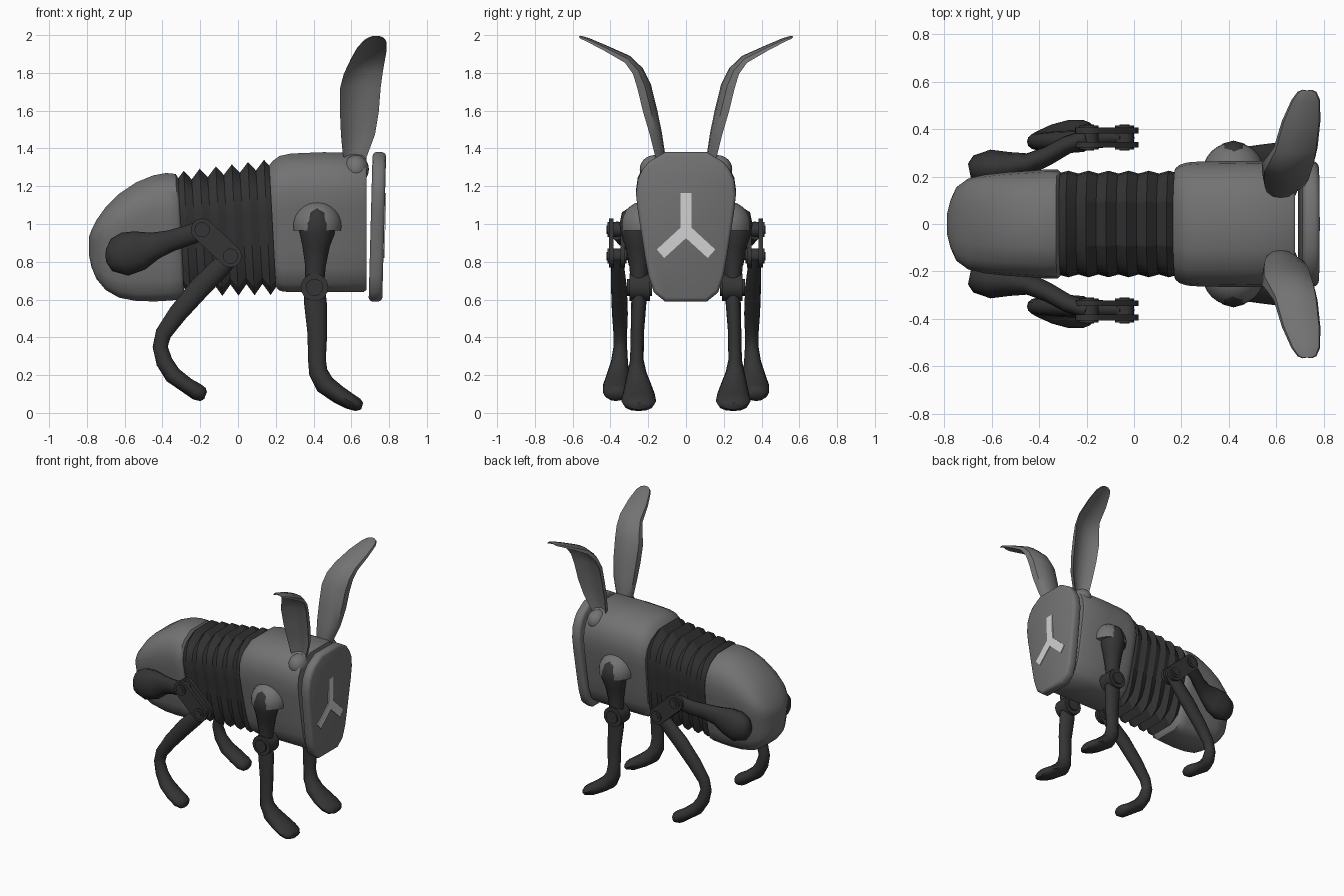
import bpy, bmesh, math
from mathutils import Vector

if "Cube" in bpy.data.objects:
    bpy.data.objects.remove(bpy.data.objects["Cube"])


def material(name, c):
    m = bpy.data.materials.new(name)
    m.diffuse_color = (c, c, c, 1)
    m.use_nodes = True
    m.node_tree.nodes["Principled BSDF"].inputs["Base Color"].default_value = m.diffuse_color
    return m


GREY = material("shell grey", 0.17)
DARK = material("rubber dark", 0.035)
PALE = material("emblem pale", 0.65)


def finish(name, bm, mat, angle=35):
    bmesh.ops.recalc_face_normals(bm, faces=bm.faces)
    me = bpy.data.meshes.new(name)
    bm.to_mesh(me)
    bm.free()
    me.materials.append(mat)
    ob = bpy.data.objects.new(name, me)
    bpy.context.collection.objects.link(ob)
    bpy.ops.object.select_all(action='DESELECT')
    ob.select_set(True)
    bpy.context.view_layer.objects.active = ob
    bpy.ops.object.shade_smooth_by_angle(angle=math.radians(angle))
    return ob


def loft(name, rings, mat, angle=35):
    """Skin closed rings of equal length and cap both ends."""
    bm = bmesh.new()
    rows = [[bm.verts.new(p) for p in ring] for ring in rings]
    n = len(rows[0])
    for a, b in zip(rows, rows[1:]):
        for i in range(n):
            j = (i + 1) % n
            bm.faces.new((a[i], a[j], b[j], b[i]))
    bm.faces.new(rows[0])
    bm.faces.new(rows[-1])
    return finish(name, bm, mat, angle)


# Egg-shaped half section: (width fraction, height fraction)
HALF = [(.42, 0), (.64, .06), (.75, .17), (.82, .3), (.89, .45), (.96, .6), (1, .72),
        (.96, .82), (.87, .885), (.75, .935), (.42, 1)]
SECTION = [(0, 0)] + HALF + [(0, 1)] + [(-w, t) for w, t in reversed(HALF)]


def torso(name, stations, mat, angle=35):
    """Stations: x at top, bottom z, top z, half width, x shift at bottom."""
    rings = [[(x + lean * (1 - t), w * hw, z0 + t * (z1 - z0)) for w, t in SECTION]
             for x, z0, z1, hw, lean in stations]
    return loft(name, rings, mat, angle)


def limb(name, path, side, mat, sides=12):
    """Stations: x, y, z, half height, half width along y."""
    pts = [Vector((p[0], p[1] * side, p[2])) for p in path]
    rings = []
    for i, (p, st) in enumerate(zip(pts, path)):
        t = (pts[min(i + 1, len(pts) - 1)] - pts[max(i - 1, 0)]).normalized()
        s = Vector((0, 1, 0))
        s = (s - t * s.dot(t)).normalized()
        u = s.cross(t)
        rings.append([p + u * st[3] * math.cos(a) + s * st[4] * math.sin(a)
                      for a in (2 * math.pi * k / sides for k in range(sides))])
    return loft(name, rings, mat, 50)


def prism(name, outline, shift, mat):
    return loft(name, [outline, [Vector(p) + Vector(shift) for p in outline]], mat, 30)


def disc(name, x, y0, y1, z, r, side, mat=DARK, n=20):
    ring = [(x + r * math.cos(2 * math.pi * k / n), y0 * side, z + r * math.sin(2 * math.pi * k / n))
            for k in range(n)]
    return prism(name, ring, (0, (y1 - y0) * side, 0), mat)


def ball(name, centre, radii, mat, cut=None):
    bm = bmesh.new()
    bmesh.ops.create_uvsphere(bm, u_segments=24, v_segments=14, radius=1)
    for v in bm.verts:
        v.co = Vector([c + r * k for c, r, k in zip(centre, radii, v.co)])
    if cut is not None:
        geom = bm.verts[:] + bm.edges[:] + bm.faces[:]
        bmesh.ops.bisect_plane(bm, geom=geom, plane_co=(0, 0, cut), plane_no=(0, 0, 1), clear_inner=True)
        bmesh.ops.holes_fill(bm, edges=[e for e in bm.edges if e.is_boundary])
    return finish(name, bm, mat)


# Rounded rear shell
torso("rear_body", [
    (-.79, .84, .93, .04, 0), (-.775, .77, .97, .10, 0), (-.75, .71, 1.02, .155, 0),
    (-.70, .65, 1.09, .192, 0), (-.63, .61, 1.16, .208, 0), (-.54, .593, 1.22, .218, 0),
    (-.45, .59, 1.257, .224, .01), (-.38, .595, 1.27, .23, .02), (-.33, .60, 1.265, .23, .03),
    (-.315, .63, 1.24, .215, .03)], GREY, 50)

# Pleated waist
pleats = []
for i in range(13):
    f = i / 12
    dip = 0 if i % 2 else 1
    pleats.append((-.33 + .51 * f, .615 + .01 * f + .06 * dip, 1.275 + .07 * f - .05 * dip,
                   .225 - .012 * dip, .035))
torso("bellows", pleats, DARK, 20)

# Front shell and separate face plate
torso("front_body", [
    (.165, .67, 1.31, .235, .035), (.185, .65, 1.335, .25, .03), (.22, .642, 1.36, .26, .02),
    (.28, .64, 1.373, .264, 0), (.45, .64, 1.38, .266, 0), (.665, .64, 1.378, .264, 0),
    (.68, .65, 1.368, .255, 0)], GREY, 40)
torso("face_plate", [
    (.712, .61, 1.36, .247, -.02), (.717, .597, 1.373, .258, -.02), (.728, .59, 1.38, .265, -.02),
    (.765, .59, 1.38, .265, -.02), (.778, .597, 1.373, .258, -.02),
    (.784, .61, 1.36, .247, -.02)], GREY, 40)

# Three-armed emblem on the plate
arm = [(.03, 1.165), (.03, .98), (.155, .865), (.115, .82)]
mark = arm + [(0, .925)] + [(-y, z) for y, z in reversed(arm)]
prism("emblem", [(.762 + .02 * (z - .61) / .75, y, z) for y, z in mark], (.008, 0, 0), PALE)

# Ear stations: y, z, rear x, front x, cup depth
EAR = [(.13, 1.31, .58, .66, .04), (.138, 1.37, .555, .685, .055), (.16, 1.48, .545, .725, .065),
       (.19, 1.6, .54, .745, .075), (.222, 1.73, .54, .755, .075), (.255, 1.81, .56, .765, .06),
       (.31, 1.872, .59, .775, .045), (.43, 1.933, .625, .787, .03), (.52, 1.975, .665, .785, .022),
       (.555, 1.988, .69, .77, .016), (.565, 1.993, .71, .75, .008)]
CUP = [(-1, .5), (-.6, 0), (0, -.2), (.6, 0), (1, .5), (.92, -.05), (.5, -.42), (0, -.5),
       (-.5, -.42), (-.92, -.05)]

for side, tag in ((1, "left"), (-1, "right")):
    # Cupped ear bending outward, with its socket
    rings = []
    for i, (y, z, x0, x1, d) in enumerate(EAR):
        a, b = EAR[max(i - 1, 0)], EAR[min(i + 1, len(EAR) - 1)]
        t = Vector((b[0] - a[0], b[1] - a[1])).normalized()
        rings.append([((x0 + x1) / 2 + u * (x1 - x0) / 2, (y + t.y * d * o) * side, z - t.x * d * o)
                      for u, o in CUP])
    loft("ear_" + tag, rings, GREY, 45)
    ball("ear_socket_" + tag, (.625, .165 * side, 1.29), (.068, .08, .075), GREY)

    # Front leg: shoulder cap, upper leg, knee, shin and foot
    ball("shoulder_cap_" + tag, (.42, .22 * side, .99), (.13, .125, .13), GREY, .965)
    limb("front_upper_leg_" + tag, [
        (.42, .25, 1.065, .03, .05), (.42, .26, 1.05, .06, .08), (.42, .26, 1.0, .09, .092),
        (.418, .26, .95, .092, .085), (.413, .255, .88, .072, .065), (.41, .25, .78, .055, .05),
        (.405, .248, .68, .05, .045)], side, DARK)
    disc("front_knee_" + tag, .405, .19, .30, .665, .073, side)
    disc("front_knee_bolt_" + tag, .405, .18, .312, .665, .045, side)
    limb("front_lower_leg_" + tag, [
        (.405, .247, .67, .055, .04), (.41, .25, .58, .06, .04), (.42, .258, .42, .052, .035),
        (.418, .26, .28, .047, .036), (.425, .26, .215, .05, .05), (.46, .255, .15, .053, .07),
        (.53, .25, .098, .048, .085), (.59, .25, .062, .043, .092), (.635, .25, .042, .035, .08),
        (.657, .25, .035, .018, .05)], side, DARK)

    # Hind leg: hip paddle, double-plate link, shin and foot
    limb("hind_thigh_" + tag, [
        (-.695, .225, .835, .04, .03), (-.67, .23, .835, .085, .06), (-.60, .238, .84, .115, .076),
        (-.52, .242, .86, .105, .062), (-.44, .255, .885, .072, .045), (-.36, .29, .91, .057, .04),
        (-.28, .335, .935, .054, .038), (-.19, .365, .965, .052, .036)], side, DARK)
    (ax, az), (bx, bz) = (-.19, .97), (-.04, .83)
    tilt = math.atan2(bz - az, bx - ax)
    outline = []
    for k in range(9):
        a = tilt + math.pi / 2 + math.pi * k / 8
        outline.append((ax + .06 * math.cos(a), az + .06 * math.sin(a)))
    for k in range(9):
        a = tilt - math.pi / 2 + math.pi * k / 8
        outline.append((bx + .06 * math.cos(a), bz + .06 * math.sin(a)))
    for y0, part in ((.322, "inner"), (.383, "outer")):
        prism("link_%s_%s" % (part, tag), [(x, y0 * side, z) for x, z in outline],
              (0, .025 * side, 0), DARK)
    for x, z, part in ((ax, az, "upper"), (bx, bz, "lower")):
        disc("link_%s_pivot_%s" % (part, tag), x, .314, .416, z, .04, side)
        disc("link_%s_bolt_%s" % (part, tag), x, .31, .42, z, .022, side)
    limb("hind_lower_leg_" + tag, [
        (-.03, .365, .835, .045, .033), (-.10, .362, .765, .055, .036), (-.20, .355, .665, .057, .042),
        (-.32, .35, .525, .05, .042), (-.395, .348, .42, .043, .036), (-.412, .348, .35, .04, .036),
        (-.39, .352, .27, .044, .045), (-.345, .36, .20, .046, .06), (-.27, .37, .145, .042, .07),
        (-.215, .372, .11, .045, .068), (-.185, .372, .097, .037, .055),
        (-.172, .372, .092, .02, .03)], side, DARK)
